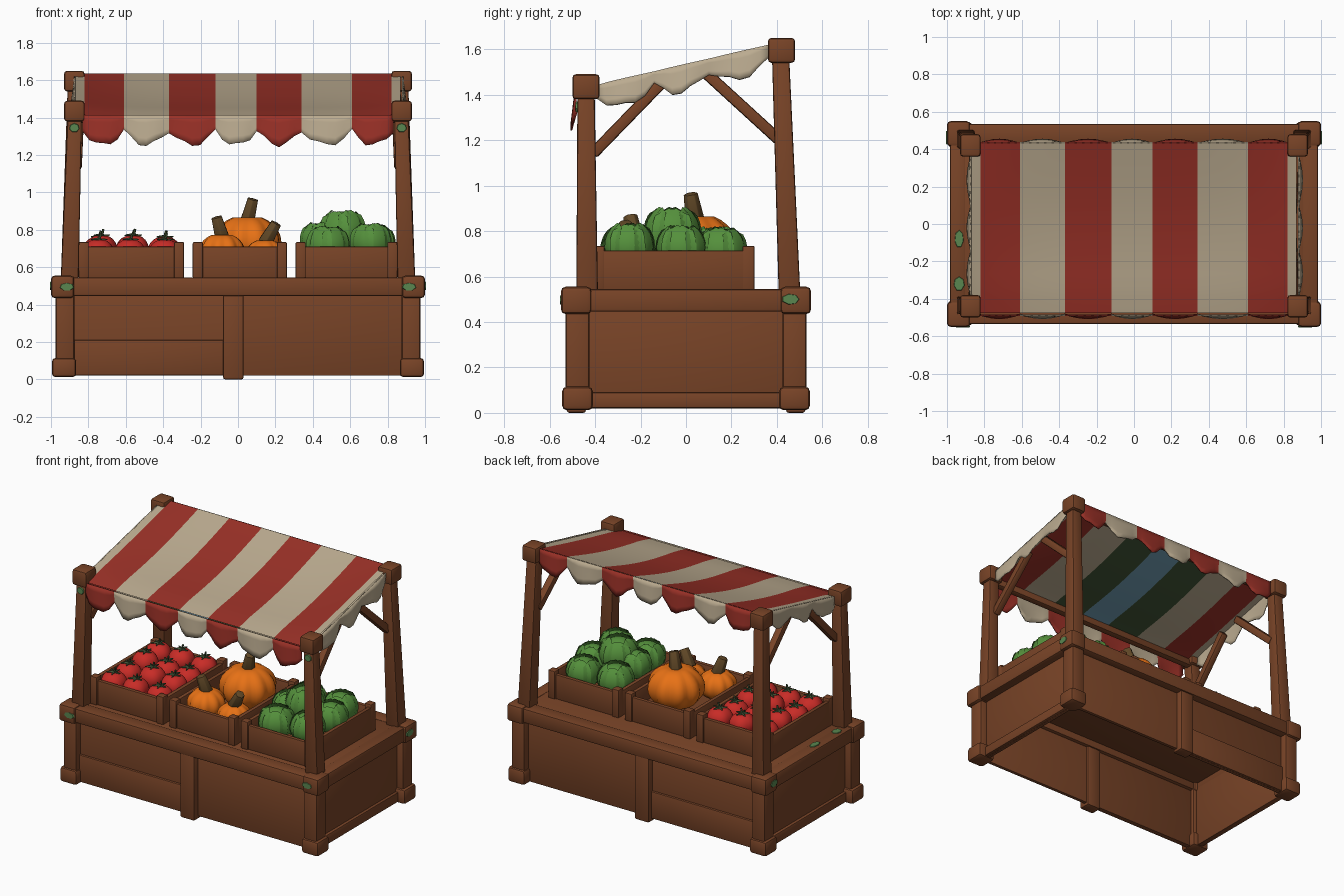
import bpy, bmesh, math, random
from mathutils import Vector, Matrix

if "Cube" in bpy.data.objects:
    bpy.data.objects.remove(bpy.data.objects["Cube"])

random.seed(4)
pi = math.pi

def material(name, r, g, b):
    m = bpy.data.materials.new(name)
    m.diffuse_color = (r, g, b, 1)
    m.use_nodes = True
    m.node_tree.nodes["Principled BSDF"].inputs["Base Color"].default_value = m.diffuse_color
    return m

WOOD = material("brown wood", 0.19, 0.057, 0.02)
RED = material("awning red", 0.32, 0.03, 0.02)
CREAM = material("awning cream", 0.50, 0.41, 0.28)
TOMATO = material("tomato red", 0.58, 0.025, 0.02)
ORANGE = material("pumpkin orange", 0.82, 0.17, 0.008)
GREEN = material("cabbage green", 0.09, 0.28, 0.045)
STEM = material("stem brown", 0.12, 0.065, 0.02)
DARK = material("dark green", 0.05, 0.085, 0.035)
BLUE = material("lining blue", 0.16, 0.33, 0.44)
MOSS = material("moss green", 0.10, 0.24, 0.08)

def finish(name, bm, mats, angle=35):
    """Turn a bmesh into an object, smooth with sharp edges kept."""
    bm.normal_update()
    for f in bm.faces:
        f.smooth = True
    for e in bm.edges:
        if len(e.link_faces) == 2 and e.calc_face_angle(0) > math.radians(angle):
            e.smooth = False
    me = bpy.data.meshes.new(name)
    bm.to_mesh(me)
    bm.free()
    for m in mats:
        me.materials.append(m)
    ob = bpy.data.objects.new(name, me)
    bpy.context.collection.objects.link(ob)
    return ob

def box(name, x0, x1, y0, y1, z0, z1, bevel=0.012, mat=WOOD):
    bm = bmesh.new()
    bmesh.ops.create_cube(bm, size=1)
    for v in bm.verts:
        v.co = Vector(((x0 + x1) / 2 + v.co.x * (x1 - x0), (y0 + y1) / 2 + v.co.y * (y1 - y0),
                       (z0 + z1) / 2 + v.co.z * (z1 - z0)))
    if bevel:
        bmesh.ops.bevel(bm, geom=bm.edges[:], offset=bevel, segments=2, affect='EDGES', profile=0.5)
    return finish(name, bm, [mat])

def beam(name, p0, p1, w0, w1, sides=4, mat=WOOD, bevel=0.01):
    """Tapered bar between two points."""
    p0, p1 = Vector(p0), Vector(p1)
    d = p1 - p0
    bm = bmesh.new()
    k = 0.5 / math.cos(pi / sides)
    bmesh.ops.create_cone(bm, cap_ends=True, segments=sides, radius1=w0 * k, radius2=w1 * k, depth=d.length)
    rot = Vector((0, 0, 1)).rotation_difference(d).to_matrix().to_4x4()
    turn = Matrix.Rotation(pi / 4, 4, 'Z') if sides == 4 else Matrix()
    bm.transform(Matrix.Translation((p0 + p1) / 2) @ rot @ turn)
    if bevel:
        bmesh.ops.bevel(bm, geom=bm.edges[:], offset=bevel, segments=2, affect='EDGES', profile=0.5)
    return finish(name, bm, [mat])

def grid(bm, nu, nv, fn, mat_fn=None, flip=False):
    vs = [[bm.verts.new(fn(i, j)) for j in range(nv)] for i in range(nu)]
    for i in range(nu - 1):
        for j in range(nv - 1):
            q = [vs[i][j], vs[i + 1][j], vs[i + 1][j + 1], vs[i][j + 1]]
            f = bm.faces.new(q[::-1] if flip else q)
            f.material_index = mat_fn(i, j) if mat_fn else 0

# ---- base: corner posts, feet, corner blocks, upper posts, caps, braces
for sx, side in ((-1, "left"), (1, "right")):
    def xs(a, b):
        return min(sx * a, sx * b), max(sx * a, sx * b)
    for sy, end in ((-1, "front"), (1, "back")):
        n = f"{end}_{side}"
        ys = lambda a, b: (min(sy * a, sy * b), max(sy * a, sy * b))
        box(n + "_lower_post", *xs(0.875, 0.975), *ys(0.425, 0.53), 0.03, 0.5)
        box(n + "_foot", *xs(0.865, 0.995), *ys(0.41, 0.545), 0.012, 0.115, 0.02)
        box(n + "_counter_block", *xs(0.875, 1.0), *ys(0.415, 0.55), 0.435, 0.555, 0.02)
        top = 1.44 if sy < 0 else 1.6
        y0, y1 = (-0.435, -0.44) if sy < 0 else (0.455, 0.415)
        beam(n + "_upper_post", (sx * 0.90, y0, 0.53), (sx * 0.872, y1, top), 0.095, 0.075)
        yc = -0.44 if sy < 0 else 0.42
        box(n + "_cap", *xs(0.82, 0.93), yc - 0.06, yc + 0.06, top - 0.06, top + 0.05, 0.016)
    beam(side + "_front_brace", (sx * 0.86, -0.41, 1.14), (sx * 0.845, -0.08, 1.48), 0.05, 0.05)
    beam(side + "_back_brace", (sx * 0.86, 0.41, 1.2), (sx * 0.845, 0.06, 1.52), 0.05, 0.05)
    box(side + "_counter_rail", *xs(0.9, 0.985), -0.45, 0.45, 0.445, 0.545)
    box(side + "_panel", *xs(0.90, 0.925), -0.45, 0.45, 0.02, 0.46, 0.004)
    box(side + "_bottom_plank", *xs(0.91, 0.945), -0.43, 0.43, 0.022, 0.09, 0.008)

for sy, end in ((-1, "front"), (1, "back")):
    ys = lambda a, b: (min(sy * a, sy * b), max(sy * a, sy * b))
    box(end + "_counter_rail", -0.9, 0.9, *ys(0.43, 0.535), 0.445, 0.545)
    box(end + "_panel", -0.89, 0.89, *ys(0.455, 0.48), 0.02, 0.46, 0.004)
    box(end + "_lower_plank", -0.88, -0.06, *ys(0.47, 0.495), 0.022, 0.21, 0.006)
    box(end + "_middle_post", -0.08, 0.03, *ys(0.44, 0.525), 0.0, 0.46)
box("counter_top", -0.92, 0.92, -0.45, 0.45, 0.495, 0.54, 0.004)
beam("front_awning_beam", (-0.86, -0.43, 1.395), (0.86, -0.43, 1.395), 0.05, 0.05)
beam("back_awning_beam", (-0.86, 0.41, 1.585), (0.86, 0.41, 1.585), 0.045, 0.045)

# ---- awning roof with stripes and a coloured lining
EDGES = [-0.87, -0.82, -0.61, -0.37, -0.12, 0.10, 0.34, 0.61, 0.82, 0.87]
SUB = 6
def spread(edges):
    out = [a + (b - a) * k / SUB for a, b in zip(edges, edges[1:]) for k in range(SUB)]
    return out + [edges[-1]]

def roof_z(x, y):
    t = (y + 0.475) / 0.905
    sag = 0.03 * math.sin(pi * t) * (1 - (x / 0.87) ** 4)
    return 1.425 + 0.21 * t - sag - 0.012 * max(0, 1 - t * 8)

XS, ROWS = spread(EDGES), 14
for name, drop, flip in (("awning_roof", 0, False), ("awning_lining", 0.012, True)):
    bm = bmesh.new()
    def point(i, j):
        y = -0.475 + 0.905 * j / (ROWS - 1)
        return XS[i], y, roof_z(XS[i], y) - drop
    def stripe(i, j):
        s = i // SUB
        if flip and 3 <= s <= 5:
            return 3 if s == 4 else 2
        return s % 2
    grid(bm, len(XS), ROWS, point, stripe, flip)
    finish(name, bm, [CREAM, RED, DARK, BLUE], 60)

# ---- scalloped valances on all four sides
def valance(name, edges, top, out, hmin, hmax, mat_fn):
    ss, out = spread(edges), Vector(out)
    bm = bmesh.new()
    def point(i, j):
        wave = math.sin(pi * (i % SUB) / SUB)
        hang = hmin + (hmax - hmin) * wave + 0.012 * math.sin(i * 1.7)
        t = j / 4
        return Vector(top(ss[i])) + out * (0.008 + t * (0.022 * wave - 0.004)) - Vector((0, 0, hang * t))
    grid(bm, len(ss), 5, point, mat_fn)
    ob = finish(name, bm, [CREAM, RED], 60)
    ob.modifiers.new("thickness", 'SOLIDIFY').thickness = 0.008

inner = [-0.83] + EDGES[2:8] + [0.83]
by_stripe = lambda i, j: (i // SUB + 1) % 2
valance("front_valance", inner, lambda s: (s, -0.475, roof_z(s, -0.475)), (0, -1, 0), 0.085, 0.16, by_stripe)
valance("back_valance", inner, lambda s: (s, 0.43, roof_z(s, 0.43)), (0, 1, 0), 0.085, 0.155, by_stripe)
for sx, side in ((-1, "left"), (1, "right")):
    valance(side + "_valance", [-0.39, -0.14, 0.10, 0.37], lambda s: (sx * 0.87, s, roof_z(0.87, s)),
            (sx, 0, 0), 0.06, 0.12, lambda i, j: 0)

# ---- crates with corner stakes
for name, x0, x1 in (("tomato", -0.85, -0.29), ("pumpkin", -0.24, 0.26), ("cabbage", 0.31, 0.85)):
    n, y0, y1, w = name + "_crate_", -0.40, 0.29, 0.028
    box(n + "front", x0, x1, y0, y0 + w, 0.54, 0.71, 0.006)
    box(n + "back", x0, x1, y1 - w, y1, 0.54, 0.71, 0.006)
    box(n + "left", x0, x0 + w, y0, y1, 0.54, 0.715, 0.006)
    box(n + "right", x1 - w, x1, y0, y1, 0.54, 0.715, 0.006)
    box(n + "floor", x0 + 0.01, x1 - 0.01, y0 + 0.01, y1 - 0.01, 0.535, 0.61, 0)
    for k, (x, y) in enumerate([(x0 + 0.025, y0 + 0.015), (x1 - 0.025, y0 + 0.015),
                                (x0 + 0.025, y1 - 0.015), (x1 - 0.025, y1 - 0.015)]):
        box(f"{n}stake_{k}", x - 0.027, x + 0.027, y - 0.027, y + 0.027, 0.54, 0.735, 0.008)

def lobed_ball(name, c, r, squash, lobes, depth, mat):
    """Ribbed round vegetable, dimpled at the top."""
    bm = bmesh.new()
    bmesh.ops.create_uvsphere(bm, u_segments=lobes * 6, v_segments=14, radius=1)
    a0 = random.uniform(0, 6)
    for v in bm.verts:
        a, h = math.atan2(v.co.y, v.co.x), math.hypot(v.co.x, v.co.y)
        k = r * (1 - depth * h * (1 - abs(math.sin(a * lobes / 2))))
        z = v.co.z * squash - 0.13 * max(0, 1 - h * 2.5) * (v.co.z > 0)
        v.co = Matrix.Rotation(a0, 3, 'Z') @ Vector((v.co.x * k, v.co.y * k, z * r)) + Vector(c)
    finish(name, bm, [mat], 50)

# ---- tomatoes with leafy tops
for i in range(3):
    for j in range(4):
        c = Vector((-0.74 + 0.17 * i + random.uniform(-.01, .01), -0.30 + 0.163 * j, 0.685 + random.uniform(-.012, .02)))
        n = f"tomato_{i}_{j}"
        lobed_ball(n, c, 0.086, 0.88, 5, 0.06, TOMATO)
        beam(n + "_stalk", c + Vector((0, 0, 0.055)), c + Vector((0.012, 0, 0.105)), 0.014, 0.01, 5, DARK, 0)
        for k in range(5):
            d = Vector((math.cos(k * 1.257), math.sin(k * 1.257), 0))
            beam(f"{n}_sepal_{k}", c + Vector((0, 0, 0.07)), c + d * 0.048 + Vector((0, 0, 0.073)), 0.018, 0.004, 4, DARK, 0)

# ---- pumpkins with bent stems
for k, (x, y, z, r, lean) in enumerate([(0.05, 0.04, 0.735, 0.185, 0.03), (-0.085, -0.225, 0.685, 0.125, -0.03),
                                        (0.145, -0.25, 0.665, 0.11, 0.06)]):
    lobed_ball(f"pumpkin_{k}", (x, y, z), r, 0.78, 9, 0.12, ORANGE)
    t = z + r * 0.6
    beam(f"pumpkin_stem_{k}", (x, y, t), (x + lean, y - 0.02, z + r * 0.78 + 0.085), 0.075, 0.055, 6, STEM, 0.004)

# ---- cabbages: a core wrapped in ruffled leaves
for k, (x, y, z, r) in enumerate([(0.56, -0.06, 0.785, 0.12), (0.48, -0.26, 0.71, 0.11), (0.71, -0.25, 0.73, 0.105),
                                  (0.73, -0.02, 0.72, 0.105), (0.45, 0.13, 0.71, 0.11), (0.68, 0.155, 0.71, 0.105),
                                  (0.44, -0.07, 0.74, 0.1)]):
    bm = bmesh.new()
    bmesh.ops.create_icosphere(bm, subdivisions=3, radius=r * 0.95)
    for l in range(6):
        a0, tilt = l * 1.05 + k, 0.1 * (l % 2)
        def leaf(i, j):
            u, t = i / 6 - 0.5, j / 6
            a, e = a0 + u * 1.5, -0.7 + t * (1.75 - 1.6 * u * u) + tilt
            rr = r * (1.0 + 0.09 * t * t + 0.09 * abs(u) + 0.025 * math.cos(i * pi))
            return rr * math.cos(a) * math.cos(e), rr * math.sin(a) * math.cos(e), rr * math.sin(e)
        grid(bm, 7, 7, leaf)
    bm.transform(Matrix.Translation((x, y, z)))
    finish(f"cabbage_{k}", bm, [GREEN], 40)

# ---- moss patches as thin plates
def moss(name, c, normal, w, h):
    bm = bmesh.new()
    bmesh.ops.create_cone(bm, cap_ends=True, segments=7, radius1=0.5, radius2=0.45, depth=0.008)
    bm.transform(Matrix.Diagonal((w, h, 1, 1)))
    rot = Vector((0, 0, 1)).rotation_difference(Vector(normal)).to_matrix().to_4x4()
    bm.transform(Matrix.Translation(c) @ rot)
    finish(name, bm, [MOSS])

for s in (-1, 1):
    moss(f"moss_block_{s}", (s * 0.915, -0.55, 0.495), (0, -1, 0), 0.08, 0.045)
    moss(f"moss_post_{s}", (s * 0.875, -0.482, 1.345), (0, -1, 0), 0.055, 0.05)
    moss(f"moss_side_{s}", (s * 1.0, 0.46, 0.5), (s, 0, 0), 0.05, 0.08)
moss("moss_rail_a", (-0.935, -0.08, 0.546), (0, 0, 1), 0.05, 0.1)
moss("moss_rail_b", (-0.935, -0.32, 0.546), (0, 0, 1), 0.06, 0.08)
